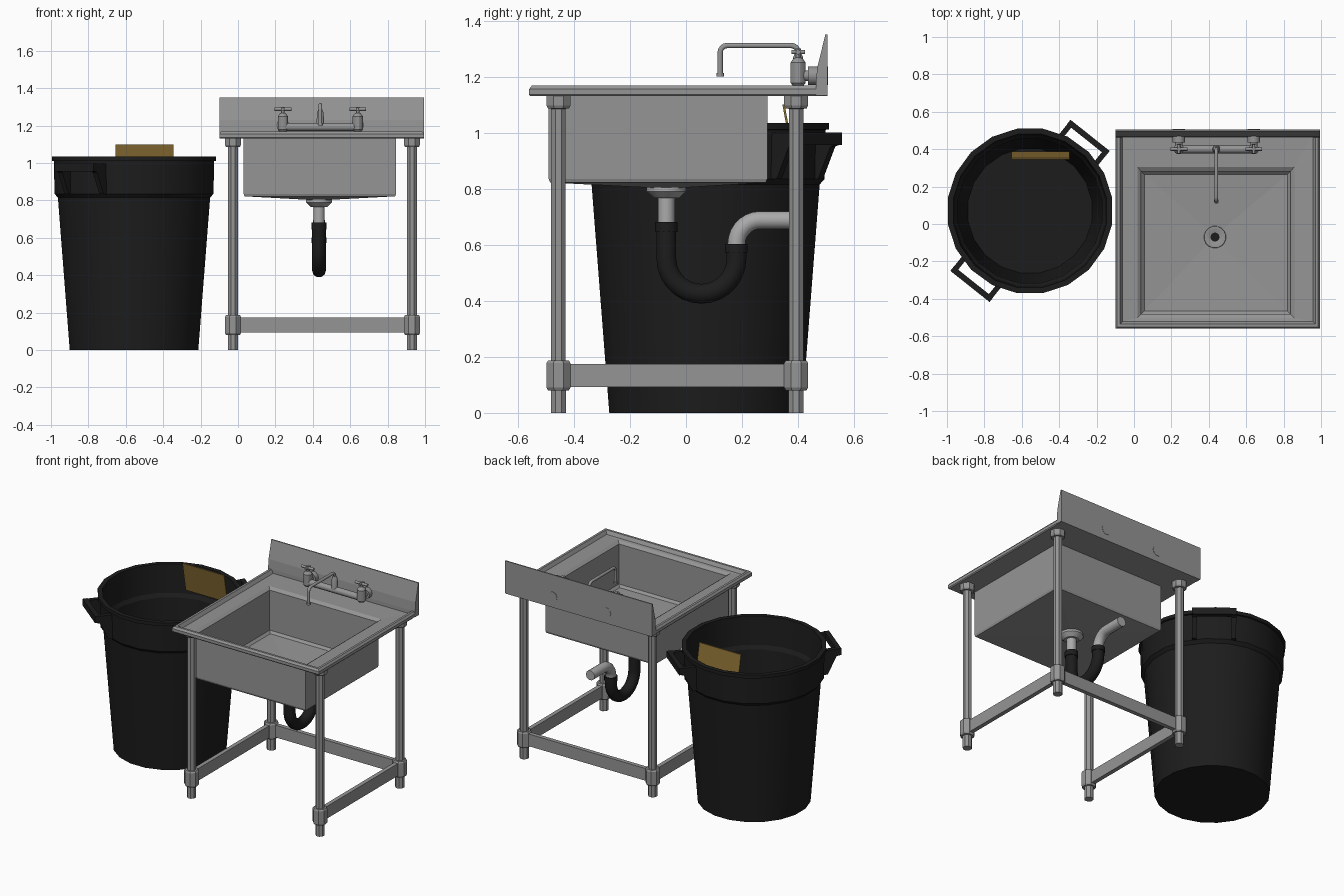
import bpy, bmesh, math
from mathutils import Vector

if "Cube" in bpy.data.objects:
    bpy.data.objects.remove(bpy.data.objects["Cube"])


def material(name, r, g, b):
    m = bpy.data.materials.new(name)
    m.diffuse_color = (r, g, b, 1)
    m.use_nodes = True
    m.node_tree.nodes["Principled BSDF"].inputs["Base Color"].default_value = m.diffuse_color
    return m


STEEL = material("steel_grey", 0.30, 0.30, 0.30)
PIPE = material("light_pipe_grey", 0.40, 0.40, 0.40)
BLACK = material("black_plastic", 0.012, 0.012, 0.012)
BROWN = material("cardboard_brown", 0.25, 0.155, 0.035)


def finish(name, mesh, mat, smooth=None):
    mesh.materials.clear()
    mesh.materials.append(mat)
    ob = bpy.data.objects.new(name, mesh)
    bpy.context.collection.objects.link(ob)
    if smooth:
        bpy.ops.object.select_all(action='DESELECT')
        ob.select_set(True)
        bpy.context.view_layer.objects.active = ob
        bpy.ops.object.shade_smooth_by_angle(angle=math.radians(smooth))
    return ob


def loft(name, rings, mat, smooth=None):
    """Skin closed rings of equal point count and cap both ends."""
    bm = bmesh.new()
    loops = [[bm.verts.new(p) for p in ring] for ring in rings]
    n = len(loops[0])
    for a, b in zip(loops, loops[1:]):
        for i in range(n):
            j = (i + 1) % n
            bm.faces.new((a[i], a[j], b[j], b[i]))
    bm.faces.new(loops[0][::-1])
    bm.faces.new(loops[-1])
    bmesh.ops.recalc_face_normals(bm, faces=bm.faces)
    mesh = bpy.data.meshes.new(name)
    bm.to_mesh(mesh)
    bm.free()
    return finish(name, mesh, mat, smooth)


def rect(x0, x1, y0, y1, z):
    return [(x0, y0, z), (x1, y0, z), (x1, y1, z), (x0, y1, z)]


def box(name, x0, x1, y0, y1, z0, z1, mat):
    return loft(name, [rect(x0, x1, y0, y1, z0), rect(x0, x1, y0, y1, z1)], mat)


def lathe(name, x, y, profile, sides, mat, smooth=None):
    """Turn (radius, z) points round a vertical axis."""
    rings = []
    for r, z in profile:
        angles = [2 * math.pi * (i + 0.5) / sides for i in range(sides)]
        rings.append([(x + r * math.cos(a), y + r * math.sin(a), z) for a in angles])
    return loft(name, rings, mat, smooth)


def tube(name, points, radius, mat):
    cu = bpy.data.curves.new(name, 'CURVE')
    cu.dimensions = '3D'
    cu.bevel_depth = radius
    cu.bevel_resolution = 3
    cu.use_fill_caps = True
    sp = cu.splines.new('POLY')
    sp.points.add(len(points) - 1)
    for p, co in zip(sp.points, points):
        p.co = (*co, 1)
    tmp = bpy.data.objects.new(name + "_path", cu)
    bpy.context.collection.objects.link(tmp)
    bpy.context.view_layer.update()
    dg = bpy.context.evaluated_depsgraph_get()
    mesh = bpy.data.meshes.new_from_object(tmp.evaluated_get(dg))
    bpy.data.objects.remove(tmp)
    return finish(name, mesh, mat, 40)


def arc(x, cy, cz, r, a0, a1, n):
    """Arc in the YZ plane, angles in degrees."""
    out = []
    for i in range(n + 1):
        a = math.radians(a0 + (a1 - a0) * i / n)
        out.append((x, cy + r * math.cos(a), cz + r * math.sin(a)))
    return out


# Sink: one skin from the basin underside, round the rim and down into the basin
DX, DY = 0.433, -0.07
loft("sink_basin_and_counter", [
    rect(DX - 0.05, DX + 0.05, DY - 0.05, DY + 0.05, 0.803),
    rect(0.035, 0.84, -0.485, 0.285, 0.822),
    rect(0.03, 0.845, -0.49, 0.29, 0.835),
    rect(0.03, 0.845, -0.49, 0.29, 1.13),
    rect(-0.095, 0.99, -0.555, 0.505, 1.13),
    rect(-0.10, 0.995, -0.56, 0.505, 1.136),
    rect(-0.10, 0.995, -0.56, 0.505, 1.155),
    rect(-0.09, 0.985, -0.55, 0.50, 1.168),
    rect(-0.075, 0.97, -0.535, 0.49, 1.168),
    rect(-0.062, 0.957, -0.522, 0.48, 1.145),
    rect(0.018, 0.857, -0.502, 0.305, 1.142),
    rect(0.038, 0.837, -0.482, 0.282, 1.128),
    rect(0.04, 0.835, -0.48, 0.28, 0.86),
    rect(0.055, 0.82, -0.465, 0.265, 0.845),
    rect(DX - 0.04, DX + 0.04, DY - 0.04, DY + 0.04, 0.828),
], STEEL)

# Backsplash
back = [(0.505, 1.132), (0.505, 1.35), (0.497, 1.35), (0.485, 1.30),
        (0.468, 1.23), (0.463, 1.17), (0.463, 1.132)]
loft("backsplash", [[(x, y, z) for y, z in back] for x in (-0.1, 0.995)], STEEL)

# Legs with feet and collars
leg = [(0.029, 0), (0.029, 0.08), (0.04, 0.08), (0.046, 0.09), (0.046, 0.178),
       (0.04, 0.187), (0.028, 0.187), (0.028, 1.085), (0.041, 1.087),
       (0.046, 1.097), (0.046, 1.131)]
LX, LY = (-0.027, 0.93), (-0.455, 0.393)
for x, sx in zip(LX, ("left", "right")):
    for y, sy in zip(LY, ("front", "back")):
        lathe(f"{sy}_{sx}_leg", x, y, leg, 8, STEEL)
    # Side stretcher
    box(f"{sx}_stretcher", x - 0.014, x + 0.014, LY[0], LY[1], 0.093, 0.175, STEEL)
box("back_stretcher", LX[0], LX[1], LY[1] - 0.014, LY[1] + 0.014, 0.093, 0.175, STEEL)

# Drain and waste pipe
lathe("drain_ring", DX, DY, [(0.06, 0.825), (0.058, 0.837), (0.045, 0.838),
                             (0.03, 0.831)], 16, STEEL, 30)
lathe("drain_hole", DX, DY, [(0.024, 0.828), (0.024, 0.833)], 16, BLACK)
lathe("drain_tailpiece", DX, DY, [(0.072, 0.81), (0.072, 0.79), (0.045, 0.766),
                                  (0.031, 0.766), (0.031, 0.67)], 16, PIPE, 30)
lathe("trap_front_collar", DX, DY, [(0.041, 0.645), (0.041, 0.682)], 16, BLACK, 30)
lathe("trap_back_collar", DX, 0.18, [(0.041, 0.572), (0.041, 0.602)], 16, BLACK, 30)
tube("trap_bend", [(DX, DY, 0.66)] + arc(DX, 0.055, 0.55, 0.125, 180, 360, 14)
     + [(DX, 0.18, 0.59)], 0.037, BLACK)
tube("waste_elbow", [(DX, 0.18, 0.585)] + arc(DX, 0.265, 0.603, 0.085, 180, 90, 7)
     + [(DX, 0.40, 0.688)], 0.033, PIPE)

# Faucet
FY, SX = 0.40, 0.44
tube("faucet_bar", [(0.24, FY, 1.193), (0.64, FY, 1.193)], 0.022, STEEL)
for x, side in ((0.24, "left"), (0.64, "right")):
    lathe(f"{side}_valve", x, FY, [(0.02, 1.168), (0.028, 1.178), (0.028, 1.25),
                                   (0.016, 1.266), (0.01, 1.268), (0.01, 1.30)],
          12, STEEL, 30)
    tube(f"{side}_tap_handle", [(x - 0.045, FY, 1.288), (x + 0.045, FY, 1.288)],
         0.009, STEEL)
    tube(f"{side}_tap_cross", [(x, FY - 0.024, 1.288), (x, FY + 0.024, 1.288)],
         0.008, STEEL)
    tube(f"{side}_wall_mount", [(x, FY, 1.203), (x, 0.445, 1.203)], 0.02, STEEL)
    tube(f"{side}_wall_flange", [(x, 0.435, 1.203), (x, 0.507, 1.203)], 0.034, STEEL)
lathe("spout_base", SX, FY, [(0.022, 1.19), (0.018, 1.27), (0.011, 1.285)], 12, STEEL, 30)
tube("spout", [(SX, FY, 1.20)] + arc(SX, 0.375, 1.286, 0.025, 0, 90, 4)
     + arc(SX, 0.147, 1.286, 0.025, 90, 180, 4) + [(SX, 0.122, 1.205)], 0.010, STEEL)
lathe("spout_tip", SX, 0.122, [(0.014, 1.20), (0.014, 1.212)], 12, STEEL)

# Rubbish bin
BX, BY = -0.556, 0.07
lathe("bin", BX, BY, [(0.348, 0), (0.412, 0.815), (0.430, 0.835), (0.434, 1.01),
                      (0.445, 1.012), (0.445, 1.035), (0.415, 1.035), (0.405, 0.845),
                      (0.390, 0.82), (0.336, 0.03)], 20, BLACK, 25)

# Bin handles: two gusset arms and a grip on each side
gusset = [(0.40, 0.998), (0.505, 0.998), (0.505, 0.957), (0.485, 0.95),
          (0.43, 0.835), (0.40, 0.835)]
grip = [(0.485, 0.955), (0.516, 0.955), (0.516, 1.0), (0.485, 1.0)]
for deg, side in ((51.5, "back"), (231.5, "front")):
    out = Vector((math.cos(math.radians(deg)), math.sin(math.radians(deg)), 0))
    tan = Vector((-out.y, out.x, 0))

    def slab(name, profile, t0, t1):
        loft(name, [[Vector((BX, BY, z)) + out * r + tan * t for r, z in profile]
                    for t in (t0, t1)], BLACK)

    slab(f"{side}_handle_grip", grip, -0.134, 0.134)
    slab(f"{side}_handle_arm_a", gusset, 0.105, 0.133)
    slab(f"{side}_handle_arm_b", gusset, -0.133, -0.105)

# Cardboard scrap leaning out of the bin
scrap = [(0.380, 0.905), (0.388, 0.905), (0.352, 1.10), (0.344, 1.10)]
loft("cardboard_scrap", [[(x, y, z) for y, z in scrap] for x in (-0.655, -0.345)], BROWN)
